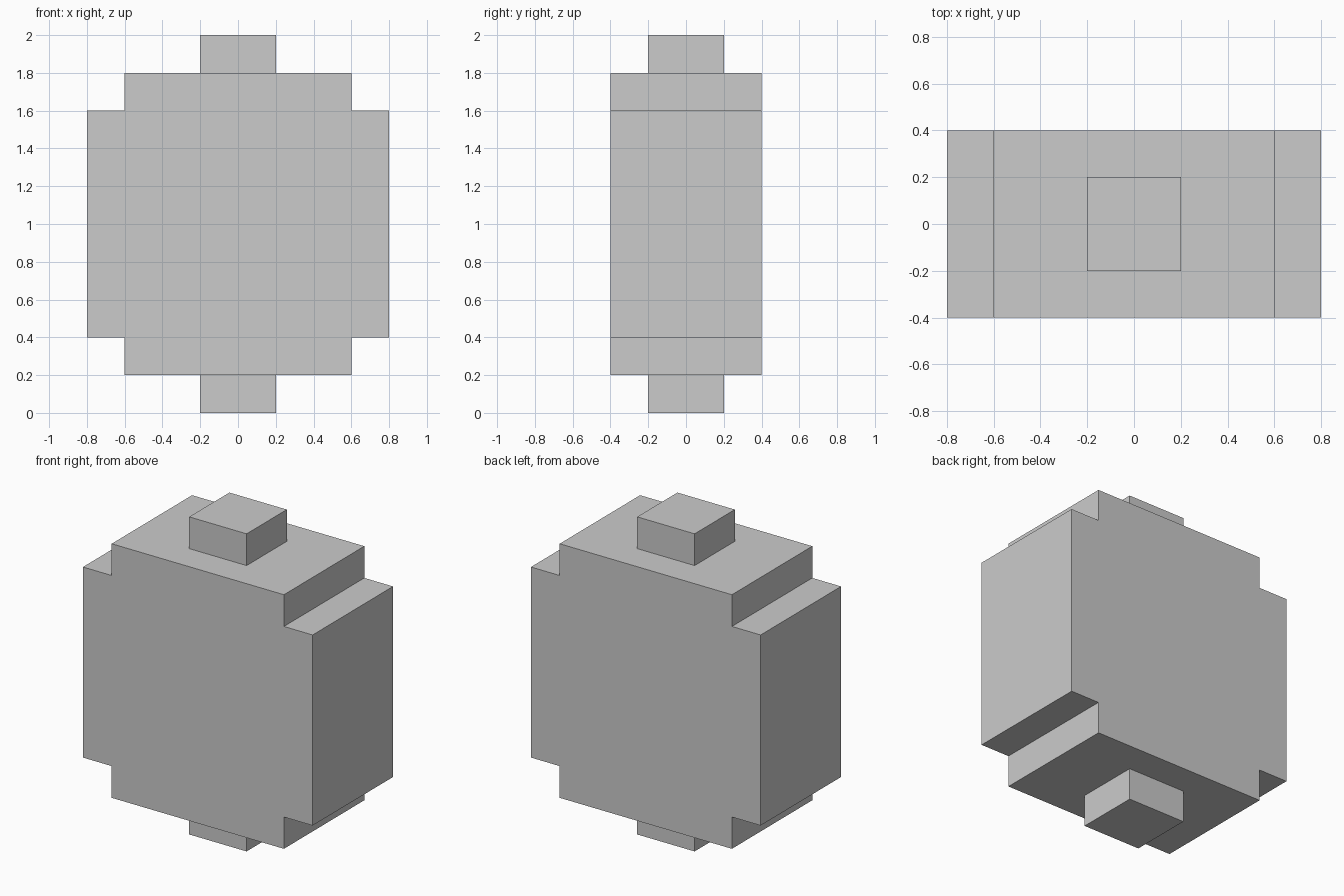
import bpy
import bmesh

if "Cube" in bpy.data.objects:
    bpy.data.objects.remove(bpy.data.objects["Cube"])


def extrude_profile(name, profile, half_depth):
    """Extrude an (x, z) outline along y, centred on y = 0."""
    bm = bmesh.new()
    face = bm.faces.new([bm.verts.new((x, -half_depth, z)) for x, z in profile])
    ext = bmesh.ops.extrude_face_region(bm, geom=[face], use_keep_orig=True)
    moved = [v for v in ext["geom"] if isinstance(v, bmesh.types.BMVert)]
    bmesh.ops.translate(bm, verts=moved, vec=(0, 2 * half_depth, 0))
    bmesh.ops.recalc_face_normals(bm, faces=bm.faces)
    mesh = bpy.data.meshes.new(name)
    bm.to_mesh(mesh)
    bm.free()
    obj = bpy.data.objects.new(name, mesh)
    bpy.context.collection.objects.link(obj)
    return obj


# Body: slab with a square notch at each corner, right half mirrored to the left
right = [(0.6, 0.2), (0.6, 0.4), (0.8, 0.4), (0.8, 1.6), (0.6, 1.6), (0.6, 1.8)]
left = [(-x, z) for x, z in reversed(right)]
extrude_profile("body", right + left, 0.4)

# Square pegs below and above the body
for name, z in (("bottom_peg", 0.0), ("top_peg", 1.8)):
    square = [(-0.2, z), (0.2, z), (0.2, z + 0.2), (-0.2, z + 0.2)]
    extrude_profile(name, square, 0.2)
